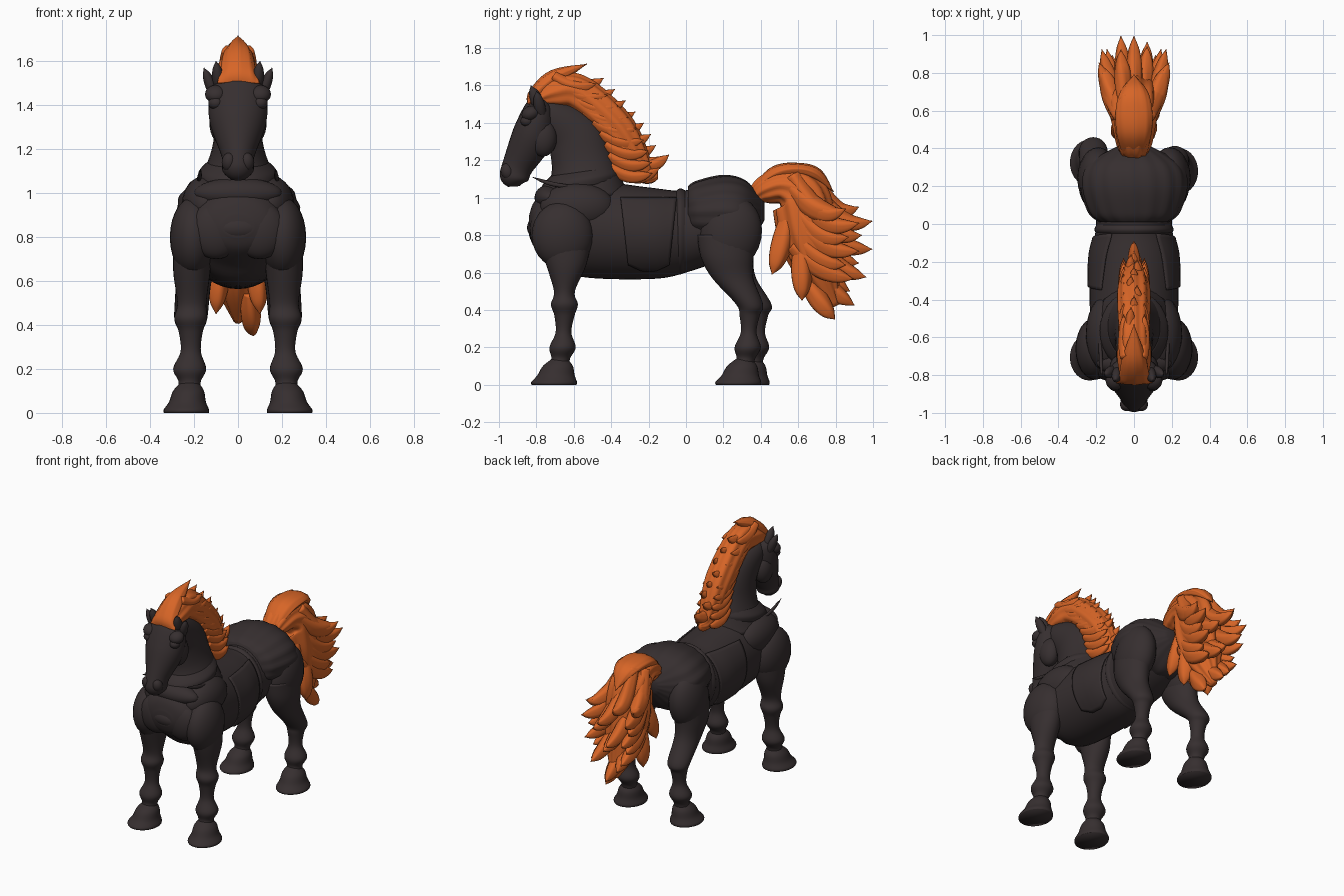
import bpy
import math
from mathutils import Vector

default = bpy.data.objects.get("Cube")
if default:
    bpy.data.objects.remove(default)


def material(name, colour):
    mat = bpy.data.materials.new(name)
    mat.use_nodes = True
    mat.diffuse_color = colour
    mat.node_tree.nodes["Principled BSDF"].inputs["Base Color"].default_value = colour
    return mat


COAT = material("charcoal coat", (.037, .028, .029, 1))
HAIR = material("orange hair", (.68, .13, .02, 1))
ALONG, DOWN = Vector((0, 1, 0)), Vector((0, 0, -1))


def finish(obj, mat):
    obj.data.materials.append(mat)
    for poly in obj.data.polygons:
        poly.use_smooth = True
    return obj


def blend(a, b, c, d, t):
    """Smooth interpolation from b to c."""
    return (b * 2 + (c - a) * t + (a * 2 - b * 5 + c * 4 - d) * t**2
            + (b * 3 - a - c * 3 + d) * t**3) / 2


def loft(name, rows, mat=COAT, axis=None, sides=28, steps=6, ripple=0, folds=9):
    """Skin through oval rings given as x, y, z, half width, half depth."""
    keys = [Vector(row) for row in rows]
    keys = [keys[0]] + keys + [keys[-1]]
    path = [blend(*keys[i:i + 4], step / steps)
            for i in range(len(keys) - 3) for step in range(steps)] + [keys[-1]]
    verts, faces = [], []
    for i, ring in enumerate(path):
        before, after = path[max(i - 1, 0)], path[min(i + 1, len(path) - 1)]
        along = axis or (after.xyz - before.xyz).normalized()
        side = Vector((1, 0, 0))
        side = (side - along * side.dot(along)).normalized()
        up = along.cross(side)
        width, depth = max(ring[3], .002), max(ring[4], .002)
        for k in range(sides):
            angle = math.tau * k / sides
            grow = 1 + ripple * math.cos(folds * angle + i * .1)
            verts.append(ring.xyz + grow * (side * math.cos(angle) * width
                                            + up * math.sin(angle) * depth))
    for start in range(0, len(verts) - sides, sides):
        for k in range(sides):
            n = (k + 1) % sides
            faces.append((start + k, start + n, start + sides + n, start + sides + k))
    last = len(verts) - sides
    faces += [tuple(reversed(range(sides))), tuple(range(last, last + sides))]
    mesh = bpy.data.meshes.new(name)
    mesh.from_pydata(verts, [], faces)
    obj = bpy.data.objects.new(name, mesh)
    bpy.context.collection.objects.link(obj)
    return finish(obj, mat)


def centred(*rows):
    return [(0, *row) for row in rows]


def spike(name, root, tip, radius, mat=COAT, sag=0, ripple=0):
    """Tapered point that hangs by sag and curls up to its tip."""
    root, tip = Vector(root), Vector(tip)
    count, rows = 6, []
    for i in range(count + 1):
        t = i / count
        middle = root.lerp(tip, t) + DOWN * sag * math.sin(math.pi * t)
        size = radius * math.cos(t * math.pi / 2) ** .8 * (.6 + t)
        rows.append((*middle, size * .85, size))
    loft(name, rows, mat, sides=16, steps=4, ripple=ripple, folds=4)


def lock(name, root, tip, radius, sag):
    spike(name, root, tip, radius, HAIR, sag, ripple=.09)


def ball(name, place, size, tilt=0):
    bpy.ops.mesh.primitive_uv_sphere_add(segments=24, ring_count=14, radius=1,
                                         location=place, rotation=(tilt, 0, 0))
    obj = bpy.context.object
    obj.name, obj.scale = name, size
    finish(obj, COAT)


# Trunk, rump, neck and head
trunk = loft("trunk", centred(
    (-.84, .85, .07, .05), (-.81, .86, .16, .12), (-.72, .86, .22, .19),
    (-.58, .84, .23, .26), (-.2, .81, .235, .245), (0, .82, .2, .22),
    (.25, .9, .23, .2), (.4, .92, .1, .07)), axis=ALONG, sides=40)
loft("rump", centred(
    (.01, .92, .18, .14), (.06, .92, .24, .17), (.2, .92, .28, .2),
    (.32, .91, .245, .18), (.42, .93, .07, .05)),
    axis=ALONG, sides=72, ripple=.016, folds=16)
loft("neck", centred(
    (-.53, 1, .2, .22), (-.55, 1.18, .125, .17), (-.6, 1.33, .1, .15),
    (-.74, 1.45, .09, .09), (-.8, 1.46, .05, .05)))
loft("head", centred(
    (-.76, 1.53, .06, .03), (-.78, 1.48, .125, .08), (-.82, 1.33, .13, .11),
    (-.9, 1.17, .075, .083), (-.92, 1.1, .07, .075), (-.92, 1.06, .03, .03)))
loft("collar", centred((-.57, 1.06, .18, .21), (-.56, 1.1, .178, .205),
                       (-.55, 1.14, .14, .175)), axis=Vector((0, -.14, 1)))
for i, fold in enumerate(("upper", "middle", "lower")):
    ball(fold + " chest fold", (0, -.73 - .02 * i, 1 - .08 * i), (.2 - .03 * i, .08, .07))
loft("saddle rim", centred((-.06, .82, .19, .21), (-.03, .82, .21, .23),
                           (.01, .82, .19, .21)), axis=ALONG, sides=40)

# Paired parts
for s, word in ((1, "left "), (-1, "right ")):
    # Saddle flap wrapped on the trunk, with a blunt point below
    bpy.ops.mesh.primitive_grid_add(x_subdivisions=16, y_subdivisions=24, size=2)
    flap = bpy.context.object
    flap.name = word + "saddle flap"
    for v in flap.data.vertices:
        u, height = v.co.x, (v.co.y + 1) / 2
        low = .61 + .05 * max(0, abs(u) - .35)
        v.co = (s * .4, u * (.11 + .04 * height) - .2, low + height * (1 - low))
    wrap = flap.modifiers.new("wrap", "SHRINKWRAP")
    wrap.target, wrap.wrap_method = trunk, "PROJECT"
    wrap.use_project_x = wrap.use_negative_direction = True
    wrap.project_limit, wrap.offset = .35, .005
    thick = flap.modifiers.new("thickness", "SOLIDIFY")
    thick.thickness, thick.offset = .01, 0
    finish(flap, COAT)

    # Face and body muscles
    ball(word + "cheek", (s * .07, -.765, 1.32), (.06, .075, .1))
    ball(word + "brow", (s * .1, -.83, 1.45), (.05, .05, .04), tilt=.4)
    ball(word + "eye", (s * .1, -.85, 1.41), (.035, .035, .03))
    ball(word + "nostril", (s * .04, -.955, 1.14), (.034, .035, .045), tilt=.3)
    ball(word + "pectoral", (s * .1, -.765, .83), (.12, .07, .13))
    ball(word + "shoulder", (s * .205, -.66, .8), (.105, .165, .18))
    ball(word + "withers", (s * .145, -.58, .95), (.11, .2, .13))
    ball(word + "haunch", (s * .19, .24, .81), (.11, .165, .2), tilt=-.2)
    spike(word + "ear", (s * .08, -.77, 1.45), (s * .1, -.83, 1.6), .04)
    spike(word + "ear tuft", (s * .1, -.77, 1.43), (s * .155, -.8, 1.57), .036)
    spike(word + "collar point", (s * .18, -.62, 1.06), (s * .17, -.82, 1.11), .014, sag=.01)

    # Legs share one shape from the knee down to a flared hoof
    back = 0 if s > 0 else .045
    front_top = [(.2, -.65, .82, .09, .15), (.21, -.64, .65, .085, .11),
                 (.21, -.65, .5, .066, .056)]
    hind_top = [(.19, .22, .8, .1, .16), (.2, .22, .68, .095, .14),
                (.205, .25 + back / 3, .57, .08, .11)]
    for end, top, knee, toe in (("front ", front_top, -.65, -.705),
                                ("hind ", hind_top, .34 + back, .28 + back)):
        lower = [(.215, knee, .43, .075, .072), (.215, knee, .37, .055, .054),
                 (.215, knee - .005, .28, .046, .042), (.22, knee - .01, .2, .075, .07),
                 (.22, knee - .02, .14, .05, .05), (.225, toe + .02, .08, .06, .06)]
        loft(word + end + "leg", [(s * x, *rest) for x, *rest in top + lower], axis=DOWN)
        loft(word + end + "hoof", [
            (s * .22, toe + .03, .14, .04, .04), (s * .225, toe + .02, .1, .07, .08),
            (s * .23, toe + .01, .05, .084, .1), (s * .235, toe, .015, .103, .122),
            (s * .235, toe, 0, .102, .12)], axis=DOWN)

# Mane: ridged core with swept locks
loft("mane", centred(
    (-.83, 1.51, .07, .02), (-.7, 1.56, .088, .085), (-.57, 1.55, .08, .1),
    (-.36, 1.36, .085, .095), (-.23, 1.14, .05, .06), (-.15, 1.12, .01, .02)),
    HAIR, sides=54, ripple=.045)
loft("forelock", centred(
    (-.84, 1.5, .095, .01), (-.81, 1.55, .08, .035), (-.7, 1.64, .06, .045),
    (-.53, 1.715, 0, 0)), HAIR, ripple=.05)
for i in range(9):
    lean = (i % 3 - 1) * .03
    y, z = .3 * math.sin(i / 5) - .44, 1.64 - .06 * i
    lock("mane lock", (lean, y - .22, z), (lean / 2, y, z), .045, sag=.045)
    for s in (1, -1):
        lock("mane side lock", (s * .05, y - .27, z + .01),
             (s * .055, y - .04, z - .03), .042, sag=.035)
lock("mane end", (0, -.28, 1.2), (0, -.09, 1.23), .045, sag=.04)

# Tail: arched core with long curling locks
loft("tail", centred(
    (.36, 1, .06, .04), (.42, 1.04, .09, .075), (.52, 1.06, .11, .1),
    (.61, 1, .13, .15), (.65, .8, .14, .15), (.71, .6, .105, .11),
    (.8, .42, .02, .03)), HAIR, sides=60, ripple=.05, folds=10)
loft("tail crest", centred(
    (.37, 1.05, .06, .02), (.48, 1.13, .09, .04), (.6, 1.15, .095, .035),
    (.7, 1.12, .07, .035), (.79, 1.03, 0, 0)), HAIR, ripple=.05)
for i in range(9):
    lean = (i % 3 - 1) * .05
    y = 1 - .004 * (i - 2) ** 2 - (0 if i % 2 else .06)
    z = .95 - .075 * i
    hang = max(.015, .1 - .012 * i)
    lock("tail lock", (lean, .65, z + .2), (lean * 1.4, y, z), .06, hang)
    for s in (1, -1):
        if i < 6:
            lock("tail side lock", (s * .08, .57, z + .17),
                 (s * (.185 - .014 * i), y - .07, z - .01), .06, hang)
for s in (1, -1):
    lock("tail inner lock", (s * .06, .55, .9), (s * .09, .46, .59), .065, sag=.02)
    lock("tail outer lock", (s * .08, .56, 1.06), (s * .17, .84, .92), .07, sag=.05)
    lock("tail lower lock", (s * .08, .62, .75), (s * .1, .62, .45), .065, sag=.02)
